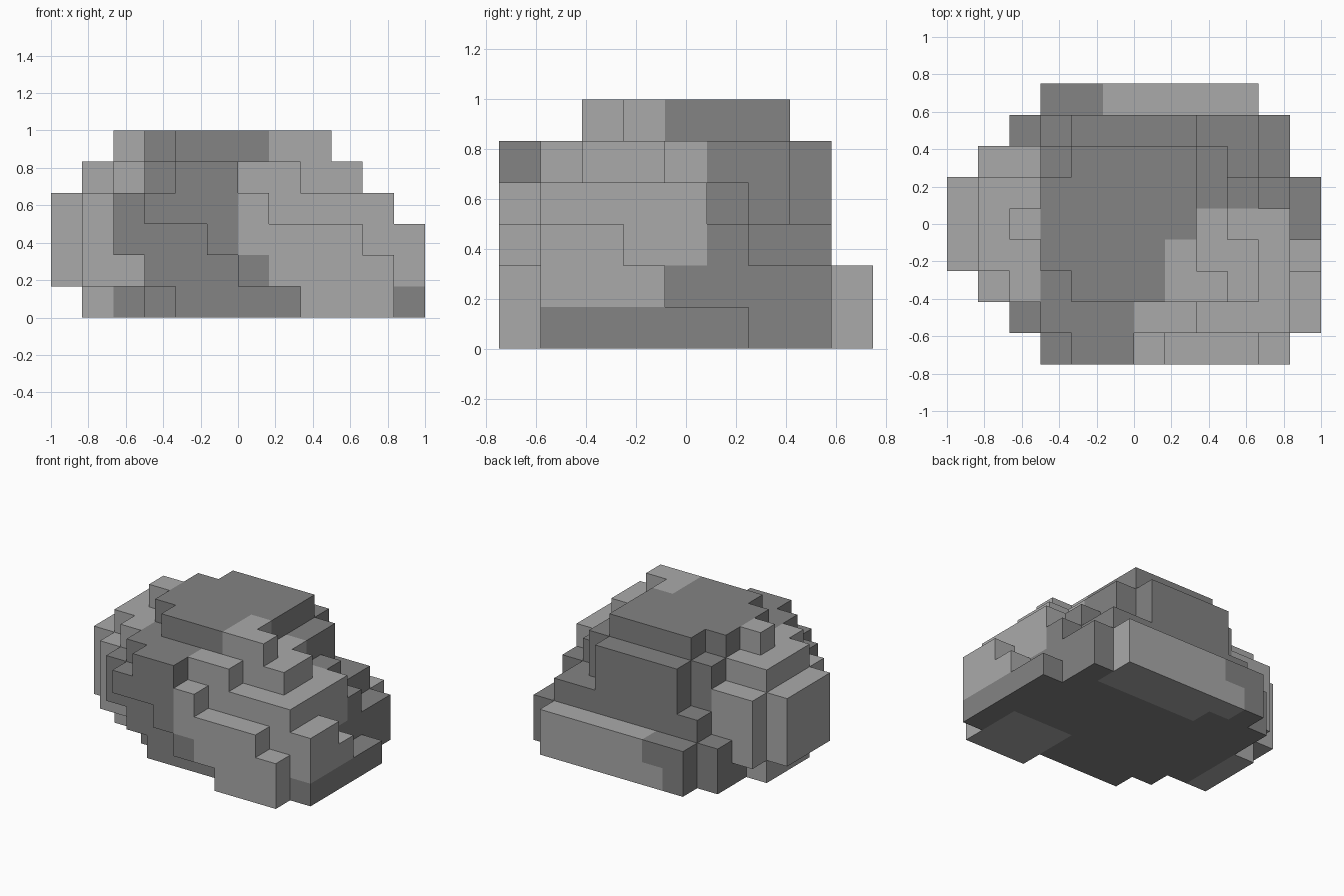
import bpy, bmesh
from mathutils import Vector

if "Cube" in bpy.data.objects:
    bpy.data.objects.remove(bpy.data.objects["Cube"], do_unlink=True)

S = 1 / 6                       # block size
ORIGIN = Vector((-1.0, -0.75, 0.0))


def material(name, v):
    m = bpy.data.materials.new(name)
    m.use_nodes = True
    m.diffuse_color = (v, v, v, 1)
    m.node_tree.nodes["Principled BSDF"].inputs["Base Color"].default_value = (v, v, v, 1)
    return m


DARK, LIGHT = 0, 1
mats = [material("dark_grey_stone", 0.227), material("light_grey_stone", 0.40)]

# Each layer, bottom to top: first row index, then (first, last) block per row, front to back
LAYERS = [
    (0, [(8, 10), (4, 11), (3, 11), (1, 11), (1, 11), (1, 11), (2, 10), (2, 10), (3, 9)]),
    (0, [(6, 10), (3, 11), (1, 11), (0, 11), (0, 10), (0, 10), (1, 10), (2, 10), (3, 9)]),
    (0, [(5, 9), (2, 11), (1, 11), (0, 10), (0, 10), (0, 10), (1, 9), (3, 9)]),
    (0, [(3, 6), (2, 10), (1, 10), (0, 10), (0, 10), (0, 9), (1, 8), (4, 7)]),
    (0, [(4, 5), (3, 7), (2, 9), (1, 9), (1, 8), (1, 8), (3, 8), (4, 7)]),
    (2, [(4, 8), (3, 7), (2, 7), (3, 7), (4, 7)]),
]


def shade(i, j, k):
    """Light patches: left flank, front right flank, back ledge and underside corner."""
    if k == 0:
        light = (i <= 1 or (8 <= i <= 10 and j <= 2)
                 or (j == 8 and i >= 4) or (j == 7 and 5 <= i <= 9))
        return LIGHT if light else DARK
    if j == 8:
        return LIGHT if i >= 5 else DARK
    if i <= 2 and 2 <= j <= 6:
        return LIGHT
    start = {0: 6, 1: 6, 2: 7, 3: 7, 4: 8}.get(j, 99)
    if k == 1 and j in (0, 1):
        start = 7
    if k == 1 and j == 4:
        start = 99
    return LIGHT if i >= start else DARK


# Filled blocks
blocks = set()
for k, (first, rows) in enumerate(LAYERS):
    for j, (a, b) in enumerate(rows, first):
        blocks.update((i, j, k) for i in range(a, b + 1))

# Outer skin of the rock
bm = bmesh.new()
corners = {}


def corner(p):
    if p not in corners:
        corners[p] = bm.verts.new(ORIGIN + Vector(p) * S)
    return corners[p]


for block in sorted(blocks):
    for axis in range(3):
        u, v = (axis + 1) % 3, (axis + 2) % 3
        for side in (0, 1):
            near = list(block)
            near[axis] += 1 if side else -1
            if tuple(near) in blocks:
                continue
            loop = []
            for du, dv in ((0, 0), (1, 0), (1, 1), (0, 1)):
                p = list(block)
                p[axis] += side
                p[u] += du
                p[v] += dv
                loop.append(corner(tuple(p)))
            face = bm.faces.new(loop if side else loop[::-1])
            face.material_index = shade(*block)

mesh = bpy.data.meshes.new("rock")
bm.to_mesh(mesh)
bm.free()
for m in mats:
    mesh.materials.append(m)
rock = bpy.data.objects.new("rock", mesh)
bpy.context.collection.objects.link(rock)
